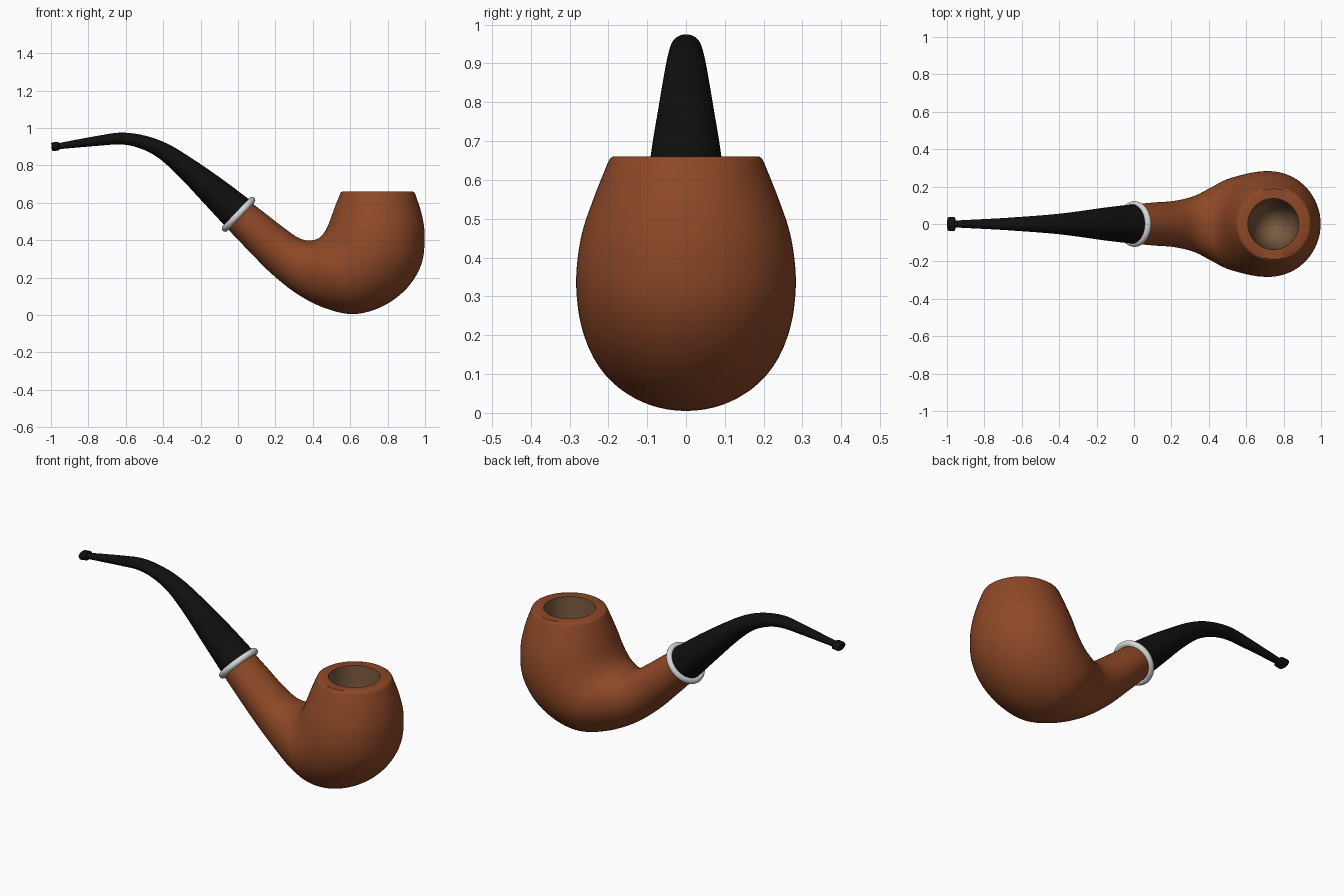
import bpy, bmesh, math
from mathutils import Vector

if "Cube" in bpy.data.objects:
    bpy.data.objects.remove(bpy.data.objects["Cube"])


def material(name, rgb):
    m = bpy.data.materials.new(name)
    m.diffuse_color = (*rgb, 1)
    m.use_nodes = True
    m.node_tree.nodes["Principled BSDF"].inputs["Base Color"].default_value = m.diffuse_color
    return m


WOOD = material("warm brown wood", (0.27, 0.065, 0.02))
CHAMBER = material("tan chamber", (0.19, 0.10, 0.048))
BLACK = material("black mouthpiece", (0.005, 0.005, 0.005))
SILVER = material("silver band", (0.68, 0.68, 0.68))


def smooth_ribs(ribs, steps):
    """Catmull-Rom interpolation of ribs (x1, z1, x2, z2, half width)."""
    v = [Vector(r) for r in ribs]
    v = [2 * v[0] - v[1]] + v + [2 * v[-1] - v[-2]]
    out = []
    for a, b, c, d in zip(v, v[1:], v[2:], v[3:]):
        for i in range(steps):
            t = i / steps
            out.append(0.5 * (2 * b + (c - a) * t + (2 * a - 5 * b + 4 * c - d) * t * t
                              + (3 * b - a - 3 * c + d) * t ** 3))
    return out + [v[-2]]


def loft(name, ribs, mats, second_from=None, n=64):
    """Skin elliptical cross-sections that span each rib."""
    bm = bmesh.new()
    rings = []
    for x1, z1, x2, z2, w in ribs:
        ring = []
        for k in range(n):
            a = 2 * math.pi * k / n
            c = math.cos(a) / 2
            ring.append(bm.verts.new(((x1 + x2) / 2 + (x1 - x2) * c, w * math.sin(a),
                                      (z1 + z2) / 2 + (z1 - z2) * c)))
        rings.append(ring)
    for i, (p, q) in enumerate(zip(rings, rings[1:])):
        for k in range(n):
            f = bm.faces.new((p[k], p[(k + 1) % n], q[(k + 1) % n], q[k]))
            f.material_index = int(second_from is not None and i >= second_from)
    bm.faces.new(rings[0])
    end = bm.faces.new(rings[-1])
    end.material_index = int(second_from is not None)
    bmesh.ops.recalc_face_normals(bm, faces=bm.faces)
    me = bpy.data.meshes.new(name)
    bm.to_mesh(me)
    bm.free()
    for m in mats:
        me.materials.append(m)
    ob = bpy.data.objects.new(name, me)
    bpy.context.collection.objects.link(ob)
    shade(ob)
    return ob


def shade(ob):
    bpy.ops.object.select_all(action='DESELECT')
    ob.select_set(True)
    bpy.context.view_layer.objects.active = ob
    bpy.ops.object.shade_smooth_by_angle(angle=math.radians(35))


# Shank and bowl: ribs fan around the inner bend, inner edge to outer edge
body = smooth_ribs([
    (0.065, 0.605, -0.06, 0.465, 0.105),
    (0.15, 0.54, 0.06, 0.34, 0.115),
    (0.24, 0.47, 0.18, 0.22, 0.123),
    (0.31, 0.42, 0.32, 0.11, 0.147),
    (0.36, 0.40, 0.47, 0.035, 0.195),
    (0.40, 0.40, 0.62, 0.005, 0.24),
    (0.43, 0.41, 0.77, 0.045, 0.265),
    (0.455, 0.433, 0.90, 0.14, 0.28),
    (0.475, 0.465, 0.98, 0.27, 0.282),
    (0.492, 0.505, 0.998, 0.42, 0.268),
    (0.515, 0.57, 0.982, 0.54, 0.237),
    (0.545, 0.645, 0.948, 0.645, 0.201)], 6)
# Rounded rim edge
body += [(0.55, 0.655, 0.943, 0.655, 0.196), (0.558, 0.66, 0.935, 0.66, 0.189)]
# Tobacco chamber, a round-bottomed hole
hole_start = len(body)
for r, z in [(0.136, 0.66), (0.133, 0.58), (0.127, 0.50), (0.117, 0.43), (0.10, 0.375),
             (0.077, 0.335), (0.05, 0.31), (0.025, 0.30), (0.004, 0.297)]:
    body.append((0.745 - r, z, 0.745 + r, z, r))
loft("bowl_and_shank", body, [WOOD, CHAMBER], hole_start)

# Curved mouthpiece stem, upper edge to lower edge
loft("stem", smooth_ribs([
    (0.068, 0.612, -0.066, 0.472, 0.106),
    (-0.09, 0.73, -0.2, 0.617, 0.089),
    (-0.24, 0.833, -0.32, 0.745, 0.07),
    (-0.37, 0.912, -0.43, 0.843, 0.055),
    (-0.49, 0.957, -0.53, 0.893, 0.045),
    (-0.62, 0.975, -0.625, 0.912, 0.037),
    (-0.75, 0.958, -0.745, 0.905, 0.029),
    (-0.97, 0.917, -0.965, 0.886, 0.018)], 6), [BLACK], n=48)

# Button at the bite end
loft("bite_button", [
    (-0.957, 0.920, -0.954, 0.886, 0.030),
    (-0.961, 0.926, -0.957, 0.880, 0.037),
    (-0.992, 0.923, -0.988, 0.876, 0.038),
    (-0.999, 0.918, -0.995, 0.880, 0.033)], [BLACK], n=32)

# Silver band at the joint
axis = Vector((-1, 0, 0.95))
bpy.ops.mesh.primitive_torus_add(major_segments=64, minor_segments=16, major_radius=0.104,
                                 minor_radius=0.018, location=(0.003, 0, 0.538),
                                 rotation=axis.to_track_quat('Z', 'Y').to_euler())
band = bpy.context.object
band.name = "joint_band"
band.data.materials.append(SILVER)
shade(band)
